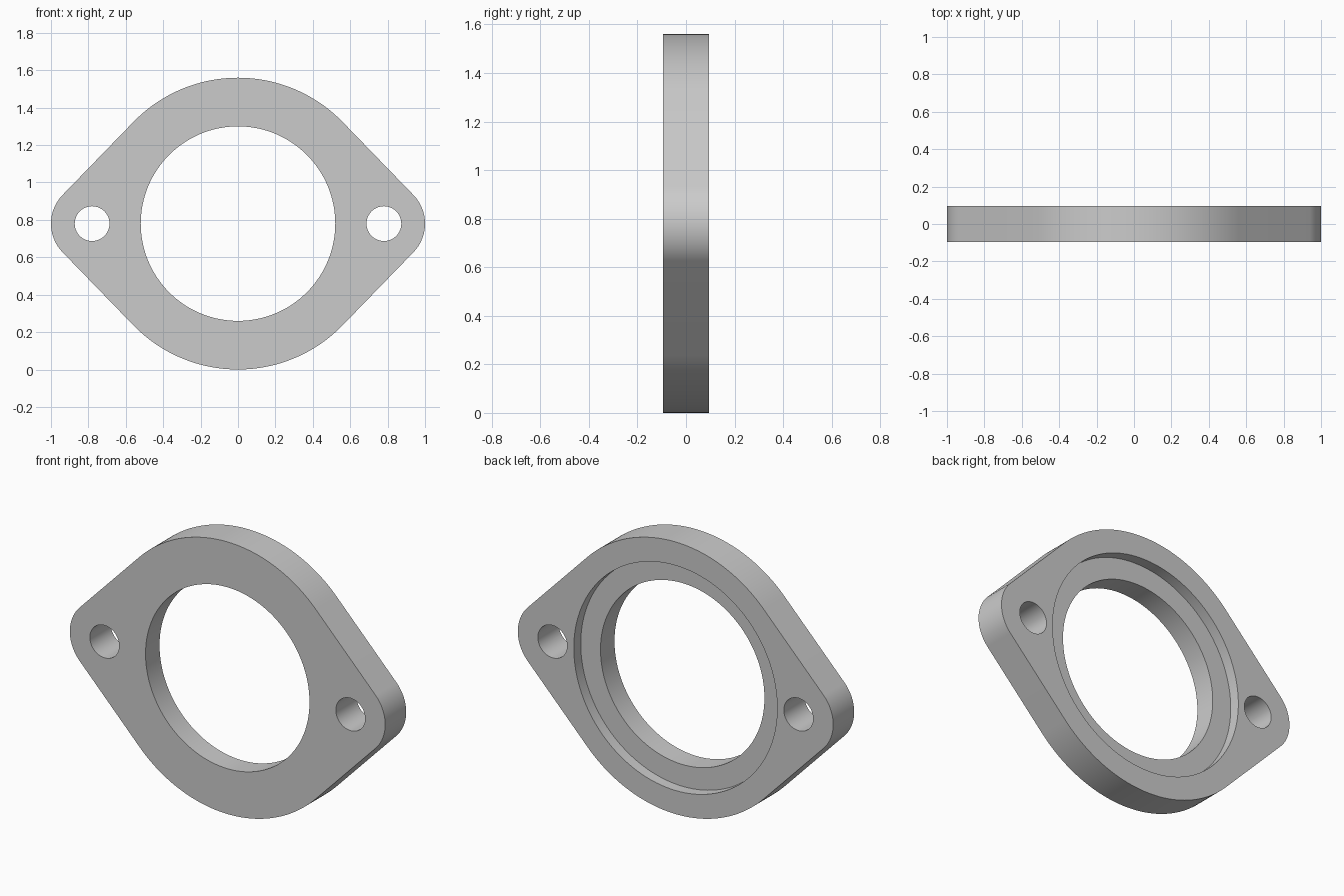
import bpy, bmesh, math

cube = bpy.data.objects.get("Cube")
if cube:
    bpy.data.objects.remove(cube, do_unlink=True)

CENTRE_Z = 0.78
HALF_DEPTH = 0.095
BODY_R, BORE_R, RECESS_R = 0.78, 0.52, 0.645
EAR_X, EAR_R, BOLT_R = 0.78, 0.22, 0.093
RECESS_DEPTH = 0.063

grey = bpy.data.materials.new("plain_grey")
grey.use_nodes = True
colour = (0.6, 0.6, 0.6, 1)
grey.diffuse_color = colour
grey.node_tree.nodes["Principled BSDF"].inputs["Base Color"].default_value = colour


def arc(cx, radius, start, end, steps):
    """Points on an arc in the x-z plane, ends included."""
    angles = [start + (end - start) * i / steps for i in range(steps + 1)]
    return [(cx + radius * math.cos(a), CENTRE_Z + radius * math.sin(a)) for a in angles]


def prism(name, outline, y0, y1):
    """Extrude an x-z outline from y0 to y1."""
    bm = bmesh.new()
    face = bm.faces.new([bm.verts.new((x, y0, z)) for x, z in outline])
    moved = bmesh.ops.extrude_face_region(bm, geom=[face])["geom"]
    verts = [v for v in moved if isinstance(v, bmesh.types.BMVert)]
    bmesh.ops.translate(bm, verts=verts, vec=(0, y1 - y0, 0))
    bmesh.ops.recalc_face_normals(bm, faces=bm.faces)
    mesh = bpy.data.meshes.new(name)
    bm.to_mesh(mesh)
    bm.free()
    mesh.materials.append(grey)
    obj = bpy.data.objects.new(name, mesh)
    bpy.context.collection.objects.link(obj)
    return obj


def drill(target, cx, radius, y0, y1, steps):
    """Cut a round hole along y."""
    cutter = prism("hole_cutter", arc(cx, radius, 0, math.tau, steps)[:-1], y0, y1)
    cutter.hide_render = True
    mod = target.modifiers.new("hole", 'BOOLEAN')
    mod.operation, mod.solver, mod.object = 'DIFFERENCE', 'EXACT', cutter
    bpy.ops.object.modifier_apply(modifier=mod.name)
    bpy.data.objects.remove(cutter, do_unlink=True)


# Flange body: large disc joined to two ears by tangent lines
t = math.acos((BODY_R - EAR_R) / EAR_X)
outline = (arc(EAR_X, EAR_R, -t, t, 32)
           + arc(0, BODY_R, t, math.pi - t, 64)
           + arc(-EAR_X, EAR_R, math.pi - t, math.pi + t, 32)
           + arc(0, BODY_R, math.pi + t, math.tau - t, 64))
flange = prism("flange_plate", outline, -HALF_DEPTH, HALF_DEPTH)
bpy.ops.object.select_all(action='DESELECT')
bpy.context.view_layer.objects.active = flange
flange.select_set(True)

# Central bore, rear recess and bolt holes
drill(flange, 0, BORE_R, -1, 1, 128)
drill(flange, 0, RECESS_R, HALF_DEPTH - RECESS_DEPTH, 1, 128)
for side in (-1, 1):
    drill(flange, side * EAR_X, BOLT_R, -1, 1, 64)

bpy.ops.object.shade_smooth_by_angle(angle=math.radians(30))
